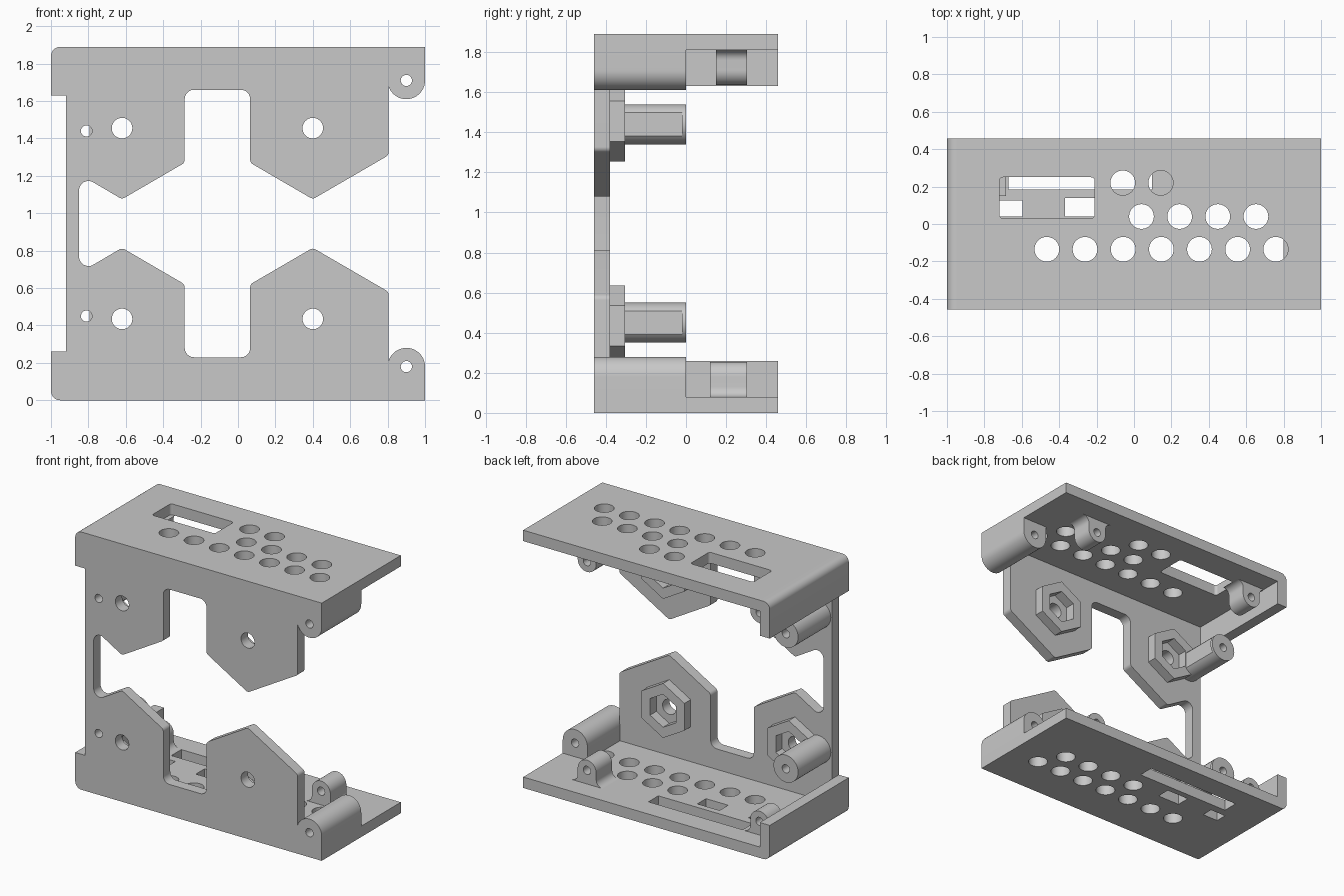
import bpy
import bmesh
from math import cos, sin, pi, tan, radians
from mathutils import Matrix, Vector

if "Cube" in bpy.data.objects:
    bpy.data.objects.remove(bpy.data.objects["Cube"], do_unlink=True)

H = 1.89            # overall height
D = 0.458           # half depth
T = 0.08            # sheet thickness
FRONT = -D + T      # rear face of the front plate

grey = bpy.data.materials.new("plain_grey")
grey.use_nodes = True
grey.diffuse_color = (0.58, 0.58, 0.58, 1)
grey.node_tree.nodes["Principled BSDF"].inputs["Base Color"].default_value = grey.diffuse_color


def circle(x, y, r, n=40, start=0.0):
    return [(x + r * cos(start + 2 * pi * i / n), y + r * sin(start + 2 * pi * i / n)) for i in range(n)]


def hexagon(x, y, r):
    return circle(x, y, r, 6, pi / 2)


def arc(x, y, r, a, b, n=16):
    return [(x + r * cos(radians(a + (b - a) * i / n)), y + r * sin(radians(a + (b - a) * i / n)))
            for i in range(n + 1)]


def rounded(points, n=8):
    """Outline from (x, y, radius) corners."""
    out = []
    for i, (x, y, r) in enumerate(points):
        p = Vector((x, y))
        if not r:
            out.append((x, y))
            continue
        a = (Vector(points[i - 1][:2]) - p).normalized()
        b = (Vector(points[(i + 1) % len(points)][:2]) - p).normalized()
        half = a.angle(b) / 2
        c = p + (a + b).normalized() * r / sin(half)
        s, e = p + a * r / tan(half) - c, p + b * r / tan(half) - c
        out += [tuple(c + s.lerp(e, k / n).normalized() * r) for k in range(n + 1)]
    return out


def rect(x0, x1, y0, y1, r=0.0):
    return rounded([(x0, y0, r), (x1, y0, r), (x1, y1, r), (x0, y1, r)])


def flip(loops):
    return [[(x, H - z) for x, z in loop] for loop in loops]


def extrude(name, loops, a, b, along="Y"):
    """Fill an outline with holes and extrude it from a to b."""
    cu = bpy.data.curves.new(name, "CURVE")
    cu.dimensions, cu.fill_mode, cu.extrude = "2D", "BOTH", (b - a) / 2
    for loop in loops:
        sp = cu.splines.new("POLY")
        sp.points.add(len(loop) - 1)
        for pt, (x, y) in zip(sp.points, loop):
            pt.co = (x, y, 0, 1)
        sp.use_cyclic_u = True
    tmp = bpy.data.objects.new(name + "_outline", cu)
    bpy.context.collection.objects.link(tmp)
    dg = bpy.context.evaluated_depsgraph_get()
    mesh = bpy.data.meshes.new_from_object(tmp.evaluated_get(dg))
    bpy.data.objects.remove(tmp, do_unlink=True)
    mid = (a + b) / 2
    if along == "Y":
        mesh.transform(Matrix.Translation((0, mid, 0)) @ Matrix.Rotation(pi / 2, 4, "X"))
    else:
        mesh.transform(Matrix.Translation((0, 0, mid)))
    bm = bmesh.new()
    bm.from_mesh(mesh)
    bmesh.ops.remove_doubles(bm, verts=bm.verts, dist=1e-5)
    bmesh.ops.recalc_face_normals(bm, faces=bm.faces)
    bm.to_mesh(mesh)
    bm.free()
    mesh.name = name
    mesh.materials.clear()
    mesh.materials.append(grey)
    ob = bpy.data.objects.new(name, mesh)
    bpy.context.collection.objects.link(ob)
    bpy.ops.object.select_all(action="DESELECT")
    ob.select_set(True)
    bpy.context.view_layer.objects.active = ob
    bpy.ops.object.shade_smooth_by_angle(angle=radians(25))


# Front plate: pointed tabs, mirrored about mid height
NUTS = (-0.62, 0.40)
upper = [(-0.85, 1.21, 0.05), (-0.62, 1.075, 0.03), (-0.285, 1.27, 0.03), (-0.285, 1.66, 0.05),
         (0.065, 1.66, 0.05), (0.065, 1.27, 0.03), (0.40, 1.075, 0.03), (0.805, 1.31, 0.03), (0.805, H - T, 0)]
side = [(-0.92, H - T, 0), (-0.92, T, 0)]
outline = rounded(upper + side + [(x, H - z, r) for x, z, r in reversed(upper)])
bores = [circle(x, 1.455, 0.055) for x in NUTS] + [circle(-0.81, 1.44, 0.03, 24)]
extrude("front_plate", [outline] + bores + flip(bores), -D, FRONT)

# Top and bottom panels with vent holes and slots
slab = rect(-0.92, 1, -D, D)
vents = [circle(0.04 + 0.204 * i, 0.04, 0.066) for i in range(4)]
vents += [circle(-0.466 + 0.204 * i, -0.135, 0.066) for i in range(7)]
window = rect(-0.72, -0.21, 0.03, 0.25, 0.02)
extrude("top_panel", [slab, window] + vents + [circle(x, 0.22, 0.066) for x in (-0.06, 0.143)],
        H - T, H, "Z")
slots = [rect(-0.67, 0.095, 0.185, 0.30), rect(-0.37, -0.19, 0.04, 0.14), rect(-0.72, -0.595, 0.04, 0.125)]
extrude("bottom_panel", [slab] + slots + vents, 0, T, "Z")


def lug(x, z=0.18, r=0.075, f=0.05):
    """Round lug whose foot flares into the panel."""
    right = arc(x + r + f, T + f, f, 270, 180, 8)
    left = arc(x - r - f, T + f, f, 0, -90, 8)
    return [right + arc(x, z, r, 0, 180, 24) + left, circle(x, z, 0.03, 24)]


# Parts repeated at the bottom and top
lip = [rounded([(-1, 0, 0.05), (-0.92, 0, 0), (-0.92, 0.26, 0), (-1, 0.26, 0)])]
corner = [[(1, T)] + arc(0.9, 0.18, 0.1, 0, 180, 32) + [(0.8, T)], circle(0.9, 0.18, 0.03, 24)]
post_hole = circle(-0.81, 0.45, 0.03, 24)
post = [circle(-0.81, 0.45, 0.1), post_hole]
nut_reach = 0.105
cut = -0.62 - nut_reach
post_cut = [[(x, z) for x, z in post[0] if x < cut], post_hole]

for level, place in (("bottom", lambda loops: loops), ("top", flip)):
    extrude(level + "_side_lip", place(lip), -D, D)
    extrude(level + "_corner_boss", place(corner), -D, 0)
    extrude(level + "_left_lug", place(lug(0.59)), 0.12 if level == "bottom" else 0.15, 0.305)
    extrude(level + "_right_lug", place(lug(-0.81)), 0.15, 0.305)
    # Standoff, flattened where the nut pocket passes
    extrude(level + "_standoff", place(post_cut), FRONT, -0.02)
    extrude(level + "_standoff_tip", place(post), -0.02, 0)
    # Hexagonal nut holders
    for tag, x in zip(("right", "left"), NUTS):
        ring = [hexagon(x, 0.435, 0.2), hexagon(x, 0.435, nut_reach / cos(pi / 6))]
        extrude(level + "_" + tag + "_nut_holder", place(ring), FRONT, -0.305)
